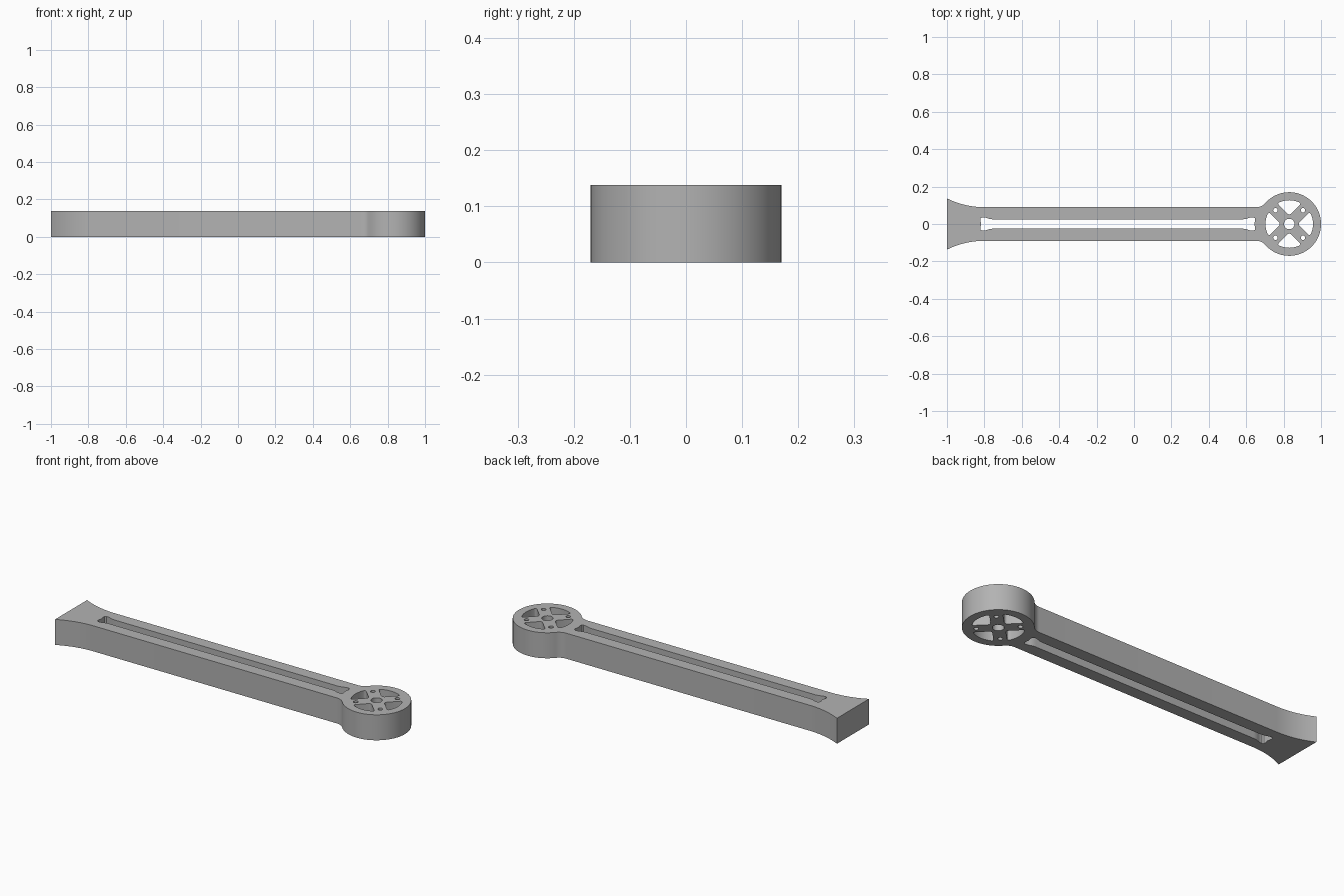
import bpy
from math import pi, sin, cos, asin, atan2, sqrt
from mathutils import Vector, Matrix

if "Cube" in bpy.data.objects:
    bpy.data.objects.remove(bpy.data.objects["Cube"], do_unlink=True)

HEIGHT = 0.138
HUB = Vector((0.83, 0))     # centre of the round mount
HUB_R = 0.17
ARM = 0.09                  # half width of the arm


def arc(centre, radius, start, end, steps):
    return [Vector((centre[0] + radius * cos(a), centre[1] + radius * sin(a)))
            for a in (start + (end - start) * i / steps for i in range(steps + 1))]


def circle(centre, radius, steps):
    return arc(centre, radius, 0, 2 * pi, steps)[:-1]


def bend(a, control, b, steps=6):
    # Rounded corner from a to b
    return [a * (1 - t) ** 2 + control * 2 * t * (1 - t) + b * t * t
            for t in (i / steps for i in range(steps + 1))]


def mirror_y(points):
    return [Vector((p.x, -p.y)) for p in reversed(points)]


def arm_outline():
    # Flared root, straight arm, fillet and round end, mirrored across y
    flare_r, flare_x = 0.449, -0.8
    sweep = asin((flare_x + 1) / flare_r)
    upper = arc((flare_x, ARM + flare_r), flare_r, -pi / 2 - sweep, -pi / 2, 14)
    dx = 0.175
    fillet_r = (dx ** 2 + ARM ** 2 - HUB_R ** 2) / (2 * (HUB_R - ARM))
    lift = ARM + fillet_r
    turn = atan2(-lift, dx)
    upper += arc((HUB.x - dx, lift), fillet_r, -pi / 2, turn, 8)
    upper += arc(HUB, HUB_R, turn + pi, 0, 40)[1:]
    return upper + mirror_y(upper)[1:]


def slot_outline():
    # Long slot with wider rounded ends, mirrored across its middle
    middle = -0.087
    end = [Vector(p) for p in ((-0.817, 0), (-0.822, 0.022), (-0.82, 0.031),
                               (-0.813, 0.036), (-0.803, 0.036))]
    end += bend(Vector((-0.79, 0.033)), Vector((-0.772, 0.025)), Vector((-0.75, 0.025)))
    upper = end + [Vector((2 * middle - p.x, p.y)) for p in reversed(end)]
    return upper + mirror_y(upper)[1:-1]


def window_outline(turn):
    # Opening between two diagonal spokes
    outer, half_spoke = 0.127, 0.032
    corner_a = pi / 4 - asin(half_spoke / outer)
    apex = Vector((half_spoke * sqrt(2), 0))
    corner = Vector((outer * cos(corner_a), outer * sin(corner_a)))
    arc_points = arc((0, 0), outer, 0, corner_a - 0.1, 10)
    half = arc_points + bend(arc_points[-1], corner, corner.lerp(apex, 0.15))[1:]
    half += bend(apex.lerp(corner, 0.15), apex, apex.lerp(corner, 0.15) * 1)[:1]
    half.append(Vector((apex.x + 0.006, 0.003)))
    points = half + mirror_y(half)[:-1]
    spin = Matrix.Rotation(turn, 2)
    return [HUB + spin @ p for p in points]


# Arm profile with every opening
loops = [arm_outline(), slot_outline(), circle(HUB, 0.028, 32)]
for i in range(4):
    loops.append(window_outline(i * pi / 2))
    diagonal = pi / 4 + i * pi / 2
    hole = HUB + Vector((cos(diagonal), sin(diagonal))) * 0.104
    loops.append(circle(hole, 0.012, 20))

curve = bpy.data.curves.new("motor_arm", "CURVE")
curve.dimensions = '2D'
curve.fill_mode = 'BOTH'
curve.extrude = HEIGHT / 2
for points in loops:
    spline = curve.splines.new('POLY')
    spline.points.add(len(points) - 1)
    for point, p in zip(spline.points, points):
        point.co = (p.x, p.y, 0, 1)
    spline.use_cyclic_u = True

# Solid arm
arm = bpy.data.objects.new("motor_arm", curve)
bpy.context.collection.objects.link(arm)
bpy.ops.object.select_all(action='DESELECT')
arm.select_set(True)
bpy.context.view_layer.objects.active = arm
bpy.ops.object.convert(target='MESH')
arm = bpy.context.object
arm.data.transform(Matrix.Translation((0, 0, HEIGHT / 2)))
bpy.ops.object.mode_set(mode='EDIT')
bpy.ops.mesh.select_all(action='SELECT')
bpy.ops.mesh.remove_doubles(threshold=0.0001)
bpy.ops.mesh.normals_make_consistent(inside=False)
bpy.ops.object.mode_set(mode='OBJECT')
bpy.ops.object.shade_smooth_by_angle()

# Plain grey finish
grey = bpy.data.materials.new("plain_grey")
grey.use_nodes = True
colour = (0.45, 0.45, 0.45, 1)
grey.diffuse_color = colour
grey.node_tree.nodes["Principled BSDF"].inputs["Base Color"].default_value = colour
arm.data.materials.clear()
arm.data.materials.append(grey)
